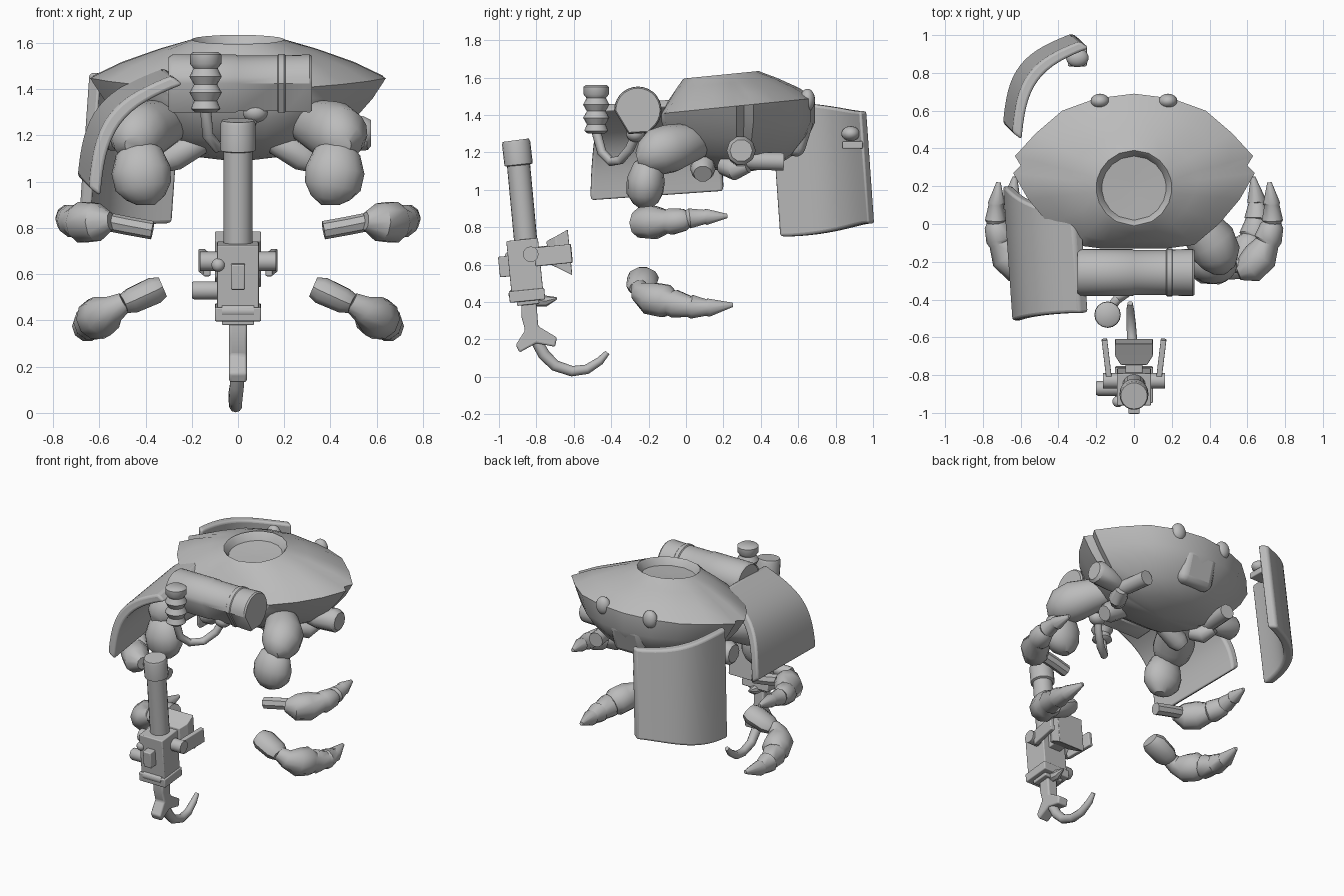
import bpy, bmesh
from math import pi, sin, cos, radians
from mathutils import Vector, Matrix

cube = bpy.data.objects.get("Cube")
if cube:
    bpy.data.objects.remove(cube, do_unlink=True)

grey = bpy.data.materials.new("plain grey")
grey.use_nodes = True
grey.diffuse_color = (0.5, 0.5, 0.5, 1)
grey.node_tree.nodes["Principled BSDF"].inputs["Base Color"].default_value = (0.5, 0.5, 0.5, 1)


def finish(name, bm, angle=40, bevel=0.0):
    """Turn a bmesh into a shaded object."""
    bmesh.ops.recalc_face_normals(bm, faces=bm.faces)
    mesh = bpy.data.meshes.new(name)
    bm.to_mesh(mesh)
    bm.free()
    mesh.materials.append(grey)
    obj = bpy.data.objects.new(name, mesh)
    bpy.context.collection.objects.link(obj)
    bpy.ops.object.select_all(action='DESELECT')
    obj.select_set(True)
    bpy.context.view_layer.objects.active = obj
    bpy.ops.object.shade_smooth_by_angle(angle=radians(angle))
    if bevel:
        mod = obj.modifiers.new("soft edges", 'BEVEL')
        mod.width, mod.segments = bevel, 3
    return obj


def loft(name, rings, angle=40, bevel=0.0):
    """Join closed rings of points with quads and cap both ends."""
    bm = bmesh.new()
    rows = [[bm.verts.new(p) for p in ring] for ring in rings]
    n = len(rows[0])
    for low, high in zip(rows, rows[1:]):
        for i in range(n):
            j = (i + 1) % n
            bm.faces.new((low[i], low[j], high[j], high[i]))
    bm.faces.new(rows[0][::-1])
    bm.faces.new(rows[-1])
    return finish(name, bm, angle, bevel)


def sweep(name, path, sides=14, ref=(0, 0, 1), flat=1.0, side=1, angle=40):
    """Tapered tube through (x, y, z, radius) stations; flat scales along ref."""
    pts = [Vector((x * side, y, z)) for x, y, z, r in path]
    rings = []
    for i, p in enumerate(pts):
        t = (pts[min(i + 1, len(pts) - 1)] - pts[max(i - 1, 0)]).normalized()
        a = t.cross(Vector(ref)).normalized()
        b = a.cross(t) * flat
        r = path[i][3]
        rings.append([p + r * (a * cos(k * 2 * pi / sides) + b * sin(k * 2 * pi / sides))
                      for k in range(sides)])
    return loft(name, rings, angle)


def ball(name, at, radii):
    bm = bmesh.new()
    bmesh.ops.create_uvsphere(bm, u_segments=18, v_segments=12, radius=1)
    obj = finish(name, bm, 60)
    obj.location, obj.scale = at, radii


def box(name, at, size, lean=0.1, bevel=0.006, turn=0.0):
    bm = bmesh.new()
    bmesh.ops.create_cube(bm, size=1, matrix=Matrix.Diagonal((*size, 1)))
    obj = finish(name, bm, 60, bevel)
    obj.location, obj.rotation_euler = at, (lean, 0, turn)


# Shell: a pointed outline blended into the round recess above and the belly below
half = [(0, -.13), (.17, -.13), (.32, -.11), (.45, 0), (.56, .13), (.64, .27), (.6, .31),
        (.63, .36), (.52, .48), (.38, .6), (.2, .665), (0, .69)]
outline = [Vector((x, y, 0)) for x, y in half]
outline += [Vector((-x, y, 0)) for x, y in half[-2:0:-1]]
hub, belly = Vector((0, .19, 0)), Vector((0, .27, 0))


def top_ring(radius, blend, height):
    ring = []
    for p in outline:
        q = (hub + (p - hub).normalized() * radius).lerp(p, blend)
        ring.append((q.x, q.y, height + .1 * (q.y - hub.y)))
    return ring


rings = [top_ring(.02, 0, 1.56), top_ring(.17, 0, 1.565), top_ring(.19, 0, 1.605),
         top_ring(.2, 0, 1.615), top_ring(.208, 0, 1.61), top_ring(.2, .33, 1.567),
         top_ring(.2, .7, 1.506), top_ring(.2, 1, 1.44)]
for wide, deep, height in ((.91, 1, 1.36), (.8, .91, 1.28), (.66, .74, 1.19),
                           (.45, .48, 1.12), (.05, .05, 1.09)):
    rings.append([belly + Vector(((p.x) * wide, (p.y - belly.y) * deep, height))
                  for p in outline])
loft("shell", rings, 38)
box("mouth_plate", (0, .59, 1.3), (.26, .14, .24), -.3, .05)


# Curved shields: the same bowed, slightly skewed section, run along y or along z
def shield(name, place, near_end, far_end):
    rings = []
    for i in range(17):
        f = i / 16
        bow = Vector((-.67, 1.0)).lerp(Vector((-.31, 1.48)), f)
        bow += Vector((-.8, .6)) * .115 * sin(pi * f)
        inner = bow + Vector((.8, -.6)) * .062
        ease = f * f * (3 - 2 * f)
        start = near_end[0] + (far_end[0] - near_end[0]) * ease
        end = near_end[1] + (far_end[1] - near_end[1]) * ease
        rings.append([place(p.x, p.y, w) for p, w in
                      ((bow, start), (bow, end), (inner, end), (inner, start))])
    loft(name, rings, 40, .015)


shield("front_shield", lambda u, v, w: (u - .07 * (w + .15), w, v + .07 * (w + .15)),
       (-.51, .2), (-.47, .06))
shield("rear_shield", lambda u, v, w: (u + .07 * (w - 1.1), v - .49 - .07 * (w - 1.1), w),
       (.75, 1.47), (.82, 1.42))
ball("shield_knob", (-.3, .88, 1.3), (.06, .05, .04))
box("shield_knob_base", (-.3, .89, 1.24), (.1, .11, .04), 0)

# Canister across the front: round on top, faceted beneath
section = [(cos(pi - a * pi / 14), sin(pi - a * pi / 14)) for a in range(18)]
section += [(.45, -.95), (-.4, -1)]
stations = ((-.3, .115), (-.285, .125), (-.01, .125), (0, .12), (.17, .12), (.175, .127),
            (.2, .127), (.205, .122), (.31, .125), (.32, .118))
loft("canister", [[(x, -.257 + r * c, 1.425 + r * s) for c, s in section]
                  for x, r in stations], 35)

# Bellows grip with its hose
sweep("bellows", [(-.14, -.48, z, r) for z, r in
      ((1.3, .045), (1.315, .064), (1.35, .05), (1.385, .07), (1.42, .05), (1.455, .07),
       (1.49, .052), (1.51, .068), (1.55, .068), (1.56, .055))], 16, (1, 0, 0), angle=50)
sweep("hose", [(-.14, -.48, 1.31, .025), (-.13, -.45, 1.2, .025), (-.09, -.4, 1.15, .025),
      (-.02, -.35, 1.16, .025), (.04, -.3, 1.22, .025), (.07, -.27, 1.29, .025)],
      10, (1, 0, 0))
ball("hose_end", (.075, -.27, 1.3), (.055, .05, .045))

# Everything that is the same on the left and right
for side, word in ((1, "left"), (-1, "right")):
    ball(word + "_eye", (.18 * side, .65, 1.48), (.05, .04, .06))
    # Heavy front arm
    sweep(word + "_upper_arm", [(.24, .13, 1.26, .04), (.27, .09, 1.26, .08), (.34, .0, 1.245, .11),
          (.41, -.09, 1.22, .13), (.44, -.16, 1.2, .125), (.45, -.22, 1.17, .09),
          (.45, -.26, 1.16, .04)], 16, side=side)
    sweep(word + "_forearm", [(.44, -.19, 1.17, .04), (.43, -.2, 1.13, .1), (.42, -.215, 1.05, .128),
          (.41, -.22, .98, .122), (.4, -.215, .93, .085), (.4, -.215, .9, .04)],
          16, (0, 1, 0), .8, side)
    # Walking leg stumps beneath the shell
    sweep(word + "_front_stump", [(.1, .1, 1.21, .05), (.18, .09, 1.165, .06), (.28, .09, 1.11, .068),
          (.32, .09, 1.085, .05)], 10, side=side)
    sweep(word + "_middle_stump", [(.3, .28, 1.2, .05), (.42, .29, 1.19, .065), (.55, .295, 1.21, .078),
          (.575, .295, 1.21, .06)], 10, side=side)
    sweep(word + "_middle_joint", [(.3, .2, 1.13, .05), (.35, .26, 1.11, .06), (.38, .33, 1.13, .04)],
          10, side=side)
    sweep(word + "_rear_stump", [(.36, .27, 1.16, .045), (.345, .36, 1.155, .05),
          (.33, .52, 1.15, .05)], 10, side=side)
    # Upper detached leg
    sweep(word + "_upper_leg_link", [(.37, -.23, .79, .04), (.48, -.22, .81, .04),
          (.58, -.22, .83, .04)], 8, side=side)
    sweep(word + "_upper_leg_claw", [(.55, -.26, .83, .04), (.61, -.235, .825, .085),
          (.67, -.17, .825, .092), (.705, -.1, .83, .064), (.71, -.08, .83, .074),
          (.73, -.01, .84, .062), (.732, .01, .845, .048), (.733, .02, .847, .056),
          (.73, .1, .855, .04), (.728, .11, .855, .045), (.717, .22, .86, .012)],
          10, side=side)
    # Lower detached leg
    sweep(word + "_lower_leg_thigh", [(.325, -.23, .545, .065), (.36, -.23, .53, .085),
          (.46, -.24, .485, .08), (.495, -.245, .47, .06)], 10, flat=.72, side=side)
    sweep(word + "_lower_leg_claw", [(.49, -.25, .48, .045), (.54, -.24, .45, .06),
          (.585, -.19, .42, .09), (.615, -.11, .405, .092), (.63, -.08, .395, .07),
          (.635, -.06, .39, .078), (.65, .02, .375, .059), (.651, .03, .375, .067),
          (.652, .11, .37, .046), (.65, .12, .37, .051), (.63, .25, .385, .012)],
          10, side=side)
    # Bracket arms of the launcher
    box(word + "_bracket", (.145 * side, -.71, .65), (.03, .2, .1), turn=-.12 * side)
    sweep(word + "_pivot", [(.08, -.83, .655, .042), (.165, -.83, .655, .042)], 12, side=side)

# Launcher: barrel, receiver and fittings
sweep("barrel", [(0, -.85, .65, .062), (0, -.895, 1.13, .062), (0, -.895, 1.135, .076),
      (0, -.908, 1.25, .076), (0, -.91, 1.265, .07)], 20, (1, 0, 0), angle=50)
box("receiver", (0, -.86, .57), (.18, .17, .33))
box("receiver_foot", (0, -.85, .435), (.2, .19, .06))
box("receiver_chin", (0, -.845, .4), (.14, .12, .03))
box("front_latch", (0, -.965, .59), (.06, .07, .11))
box("rear_link", (0, -.75, .65), (.09, .12, .1))

# Flared block behind the receiver
flare = ((-.74, .07, .06), (-.69, .1, .085), (-.62, .1, .122))
loft("rear_block", [[(sx * w, y - .1 * sz * h, .665 + sz * h) for sx, sz in
                     ((-1, -1), (1, -1), (1, 1), (-1, 1))] for y, w, h in flare], 20, .005)
ball("side_knob", (-.085, -.94, .64), (.03, .03, .03))
sweep("side_drum", [(-.2, -.87, .53, .035), (-.19, -.87, .53, .04), (-.08, -.87, .53, .04)], 14)
sweep("front_pin", [(-.07, -.92, .44, .03), (.07, -.92, .44, .03)], 10)
sweep("rear_spur", [(0, -.8, .41, .035), (0, -.75, .405, .03), (0, -.69, .42, .006)], 8)

# Fish-tail grip and hook
grip = [(-.88, .4), (-.8, .4), (-.79, .27), (-.69, .21), (-.7, .16), (-.8, .18),
        (-.89, .13), (-.91, .17), (-.86, .25), (-.88, .32)]
loft("grip", [[(x, y, z) for y, z in grip] for x in (-.038, .038)], 30, .01)
sweep("hook", [(0, -.81, .21, .03), (-.005, -.76, .12, .032), (-.01, -.7, .06, .03),
      (-.01, -.61, .03, .028), (-.015, -.53, .04, .026), (-.02, -.46, .085, .022),
      (-.02, -.42, .13, .014)], 10, (1, 0, 0))
